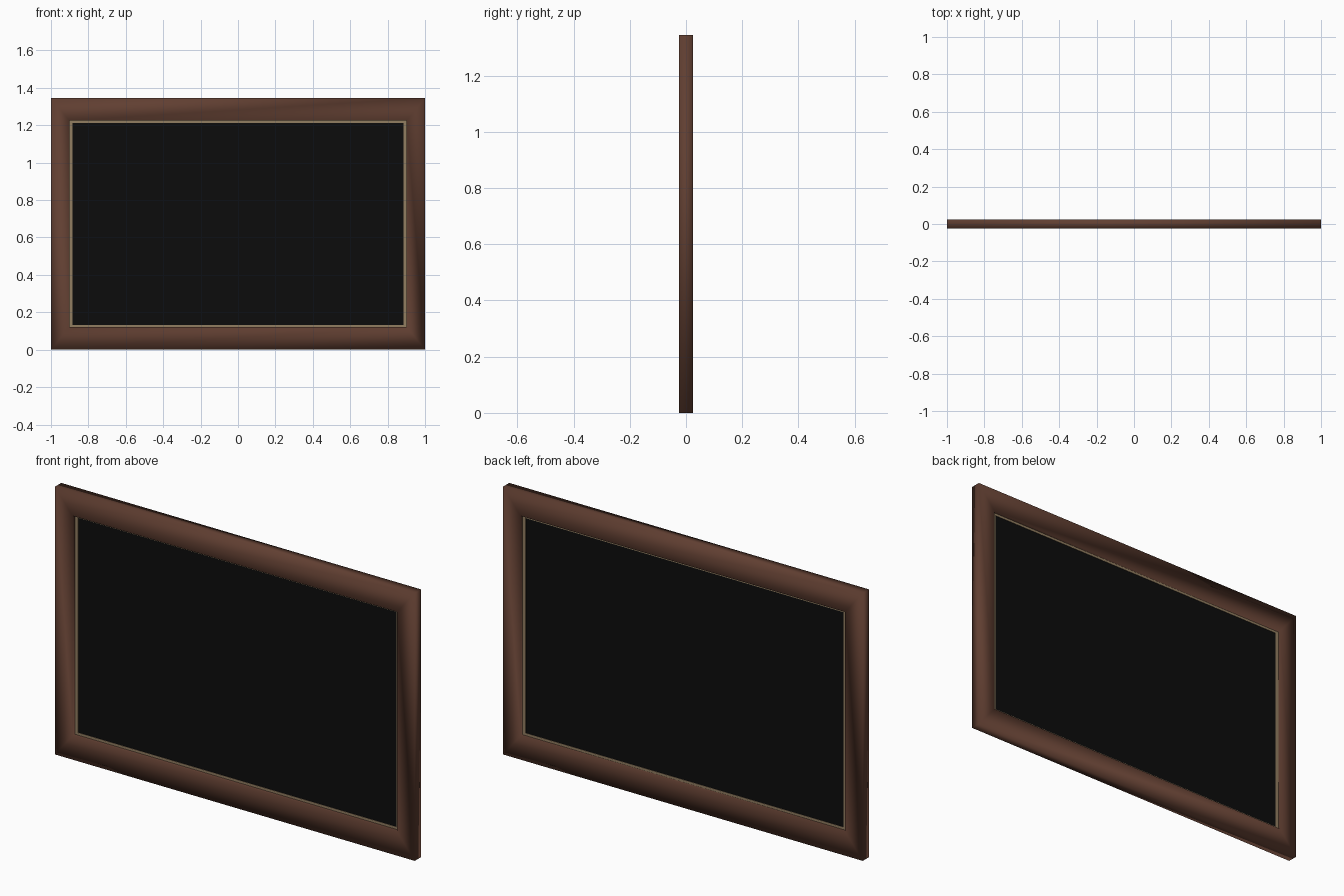
import bpy

if "Cube" in bpy.data.objects:
    bpy.data.objects.remove(bpy.data.objects["Cube"])


def material(name, rgb):
    m = bpy.data.materials.new(name)
    m.diffuse_color = (*rgb, 1)
    m.use_nodes = True
    m.node_tree.nodes["Principled BSDF"].inputs["Base Color"].default_value = m.diffuse_color
    return m


BROWN = material("dark_walnut", (0.118, 0.049, 0.031))
TAN = material("tan_liner", (0.29, 0.21, 0.12))
BLACK = material("black_panel", (0.0035, 0.0035, 0.0035))

ZC = 0.6725  # centre height of the frame


def rect_ring(name, outer, inner, y0, y1, mat, smooth):
    """Mitred rectangular frame; outer and inner are half width and half height."""
    verts, faces = [], []
    for (w, h), y in ((outer, y0), (outer, y1), (inner, y1), (inner, y0)):
        for sx, sz in ((-1, -1), (1, -1), (1, 1), (-1, 1)):
            verts.append((sx * w, y, ZC + sz * h))
    for r in range(4):
        n = (r + 1) % 4
        for i in range(4):
            j = (i + 1) % 4
            faces.append((r * 4 + i, r * 4 + j, n * 4 + j, n * 4 + i)[::-1])
    # outward winding: front, sides, back and inner walls
    faces = [f[::-1] for f in faces]
    me = bpy.data.meshes.new(name)
    me.from_pydata(verts, [], [tuple(reversed(f)) for f in faces])
    me.materials.append(mat)
    import bmesh
    bm = bmesh.new()
    bm.from_mesh(me)
    bmesh.ops.recalc_face_normals(bm, faces=bm.faces)
    for f in bm.faces:
        f.smooth = smooth
    bm.to_mesh(me)
    bm.free()
    ob = bpy.data.objects.new(name, me)
    bpy.context.collection.objects.link(ob)
    return ob


# Softly shaded wooden frame
rect_ring("wooden_frame", (1.0, ZC), (0.902, 0.552), -0.025, 0.025, BROWN, True)

# Thin tan liner inside the opening
rect_ring("inner_liner", (0.904, 0.554), (0.884, 0.540), -0.006, 0.011, TAN, False)

# Black panel
bpy.ops.mesh.primitive_cube_add(size=1, location=(0, 0.0025, ZC))
panel = bpy.context.object
panel.name = "panel"
panel.scale = (1.78, 0.013, 1.09)
panel.data.materials.append(BLACK)
